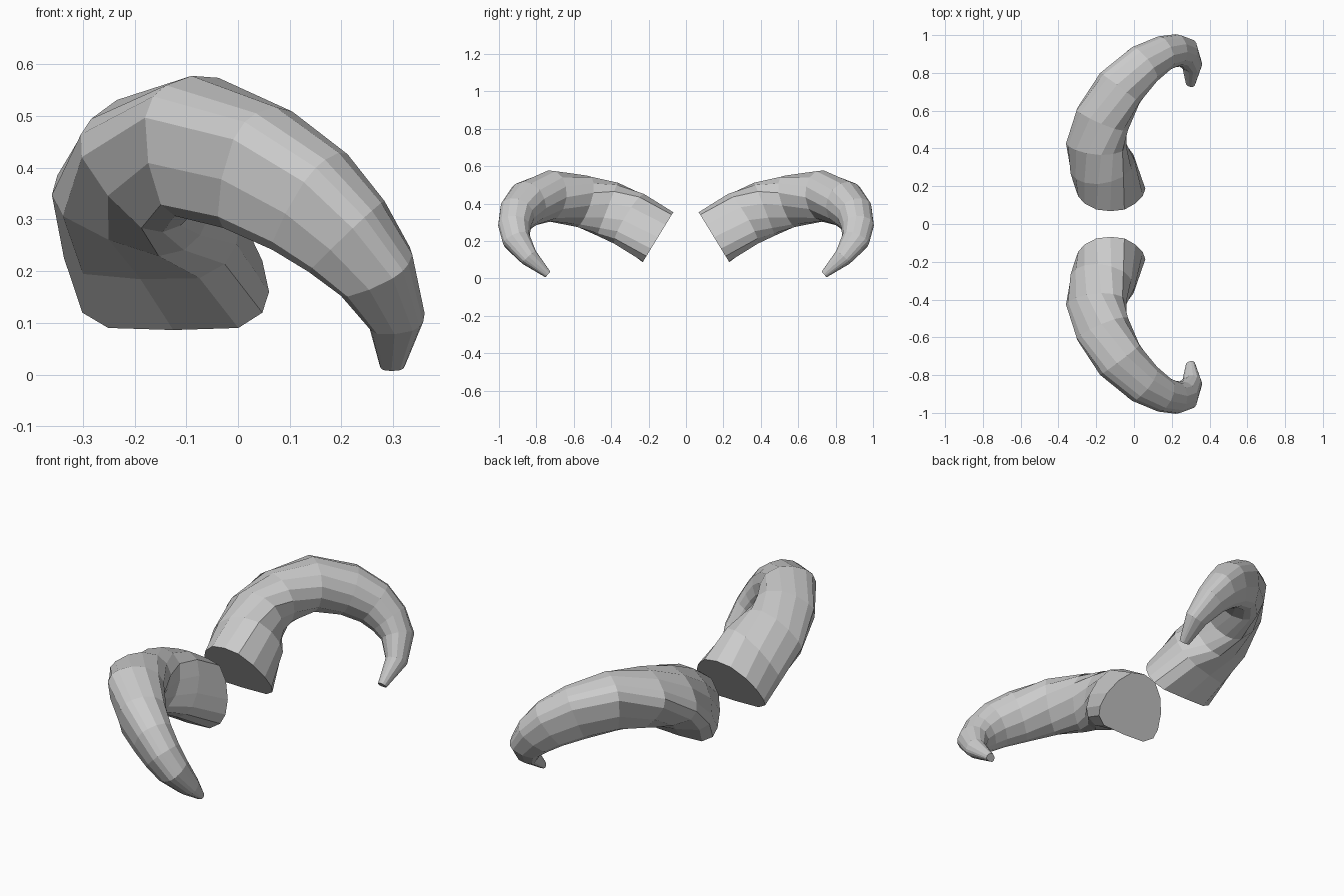
import bpy, bmesh
from math import radians
from mathutils import Matrix, Vector

cube = bpy.data.objects.get("Cube")
if cube:
    bpy.data.objects.remove(cube)

horn_grey = bpy.data.materials.new("horn_grey")
horn_grey.use_nodes = True
colour = (0.6, 0.6, 0.6, 1)
horn_grey.diffuse_color = colour
horn_grey.node_tree.nodes["Principled BSDF"].inputs["Base Color"].default_value = colour

# Horn centre line: position, half width, half height, roll in degrees
PATH = [
    ((-0.125, 0.15, 0.22), 0.185, 0.157, 0),
    ((-0.167, 0.29, 0.31), 0.175, 0.155, -12),
    ((-0.20, 0.42, 0.37), 0.16, 0.152, -27),
    ((-0.17, 0.56, 0.415), 0.145, 0.14, -45),
    ((-0.08, 0.72, 0.44), 0.135, 0.14, -63),
    ((0.04, 0.84, 0.395), 0.115, 0.128, -70),
    ((0.14, 0.898, 0.333), 0.095, 0.115, -70),
    ((0.21, 0.915, 0.267), 0.085, 0.098, -70),
    ((0.265, 0.905, 0.20), 0.077, 0.08, -70),
    ((0.305, 0.84, 0.11), 0.05, 0.055, -70),
    ((0.298, 0.74, 0.021), 0.02, 0.025, -70),
]
# Cross-section: rounded crown with a flatter underside (side, up)
SECTION = [(0, 1), (.4, .9), (.72, .5), (.93, 0), (1, -.45), (.93, -.75), (.68, -.97),
           (0, -1), (-.68, -.97), (-.95, -.75), (-1, -.45), (-.92, .05), (-.74, .5), (-.4, .9)]


def rolled_section(roll, roundness):
    """Turn the section, soften it, and fit it to the range -1 to 1."""
    turn = Matrix.Rotation(radians(roll), 2)
    pts = [Vector(p).lerp(Vector(p).normalized(), roundness) for p in SECTION]
    pts = [turn @ p for p in pts]
    for axis in range(2):
        low = min(p[axis] for p in pts)
        high = max(p[axis] for p in pts)
        for p in pts:
            p[axis] = 2 * (p[axis] - low) / (high - low) - 1
    return pts


def build_horn(name, mirror):
    """Sweep the section along the path; mirror is the sign of y."""
    bm = bmesh.new()
    points = [Vector(row[0]) for row in PATH]
    up = Vector((0, -0.52, 0.85))
    rings = []
    for i, (_, width, height, roll) in enumerate(PATH):
        if i == 0:
            tangent = Vector((0, 0.85, 0.52))
        else:
            tangent = points[min(i + 1, len(points) - 1)] - points[i - 1]
        tangent.normalize()
        # Carry the up direction along the curve without twisting
        up = (up - tangent * up.dot(tangent)).normalized()
        side = tangent.cross(up)
        ring = []
        for s, u in rolled_section(roll, min(i * 0.1, 0.5)):
            co = points[i] + side * (s * width) + up * (u * height)
            co.y *= mirror
            ring.append(bm.verts.new(co))
        rings.append(ring)
    n = len(SECTION)
    for a, b in zip(rings, rings[1:]):
        for k in range(n):
            bm.faces.new((a[k], a[(k + 1) % n], b[(k + 1) % n], b[k]))
    # Flat root and blunt tip
    bm.faces.new(rings[0])
    bm.faces.new(rings[-1])
    bmesh.ops.recalc_face_normals(bm, faces=bm.faces)
    mesh = bpy.data.meshes.new(name)
    bm.to_mesh(mesh)
    bm.free()
    mesh.materials.append(horn_grey)
    bpy.context.collection.objects.link(bpy.data.objects.new(name, mesh))


build_horn("front_horn", -1)
build_horn("back_horn", 1)
